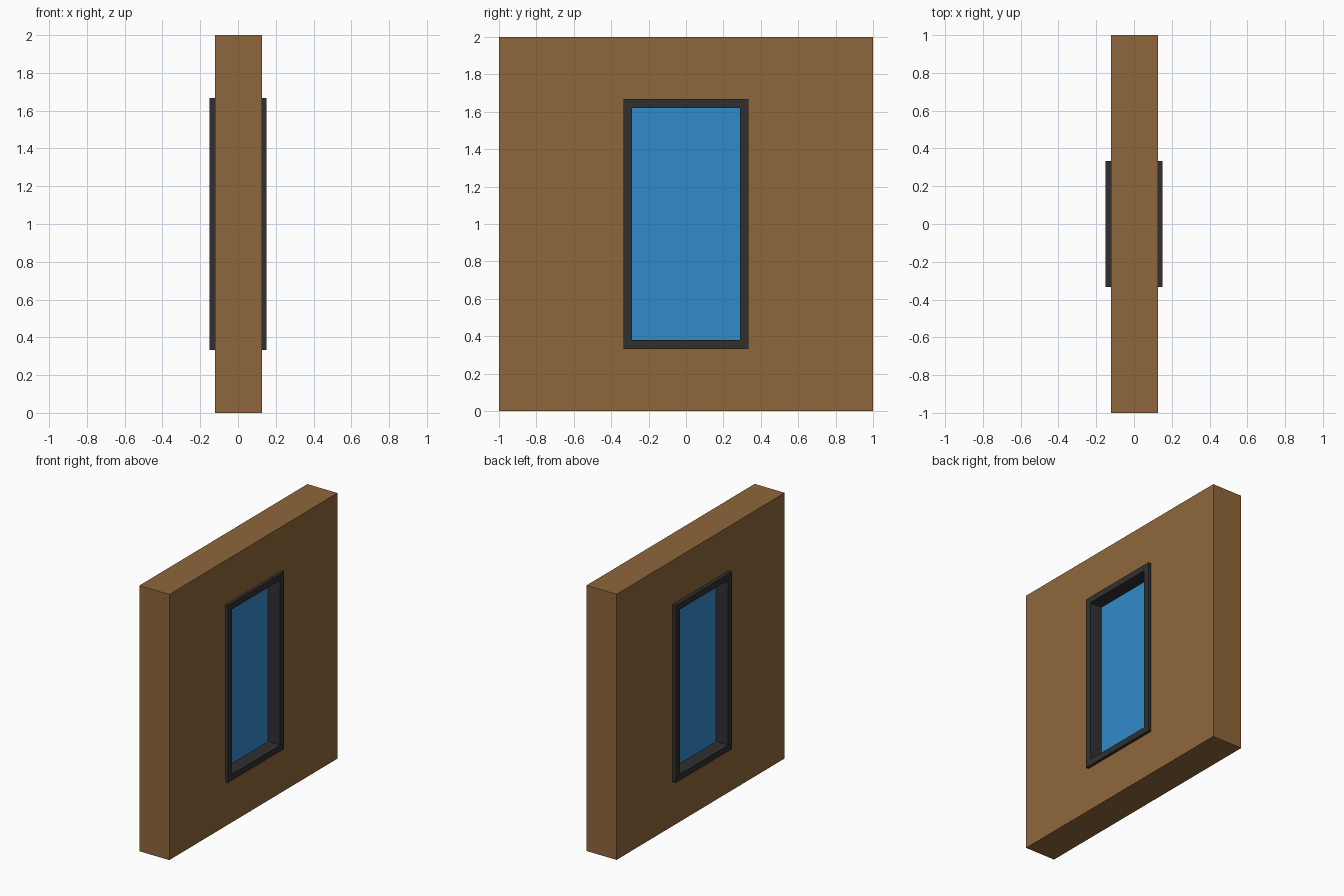
import bpy
import bmesh

if "Cube" in bpy.data.objects:
    bpy.data.objects.remove(bpy.data.objects["Cube"])


def material(name, rgb):
    mat = bpy.data.materials.new(name)
    mat.diffuse_color = (*rgb, 1.0)
    mat.use_nodes = True
    mat.node_tree.nodes["Principled BSDF"].inputs["Base Color"].default_value = mat.diffuse_color
    return mat


def finish(name, bm, mat):
    bmesh.ops.recalc_face_normals(bm, faces=bm.faces[:])
    mesh = bpy.data.meshes.new(name)
    bm.to_mesh(mesh)
    bm.free()
    mesh.materials.append(mat)
    obj = bpy.data.objects.new(name, mesh)
    bpy.context.collection.objects.link(obj)
    return obj


def rect(bm, x, half_w, half_h):
    """Four corners of an upright rectangle centred on z = 1."""
    return [bm.verts.new((x, sy * half_w, 1 + sz * half_h))
            for sy, sz in ((-1, -1), (1, -1), (1, 1), (-1, 1))]


def panel_ring(name, x0, x1, outer, inner, mat):
    """Thick rectangular panel with a rectangular opening through it."""
    bm = bmesh.new()
    loops = [rect(bm, x0, *outer), rect(bm, x1, *outer),
             rect(bm, x1, *inner), rect(bm, x0, *inner)]
    for k in range(4):
        a, b = loops[k], loops[(k + 1) % 4]
        for i in range(4):
            j = (i + 1) % 4
            bm.faces.new((a[i], a[j], b[j], b[i]))
    return finish(name, bm, mat)


def slab(name, x0, x1, size, mat):
    """Solid upright slab."""
    bm = bmesh.new()
    a, b = rect(bm, x0, *size), rect(bm, x1, *size)
    bm.faces.new(a)
    bm.faces.new(b)
    for i in range(4):
        j = (i + 1) % 4
        bm.faces.new((a[i], a[j], b[j], b[i]))
    return finish(name, bm, mat)


wood = material("wall_brown", (0.275, 0.136, 0.044))
dark = material("frame_dark", (0.030, 0.030, 0.030))
blue = material("glass_blue", (0.031, 0.258, 0.604))

WALL = (1.0, 1.0)
FRAME = (0.334, 0.667)
PANE = (0.288, 0.621)

# Wall with its window opening
panel_ring("wall", -0.122, 0.128, WALL, FRAME, wood)
# Frame lining the opening, standing proud of both wall faces
panel_ring("window_frame", -0.15, 0.15, FRAME, PANE, dark)
# Recessed glass pane
slab("window_glass", -0.05, 0.05, PANE, blue)
